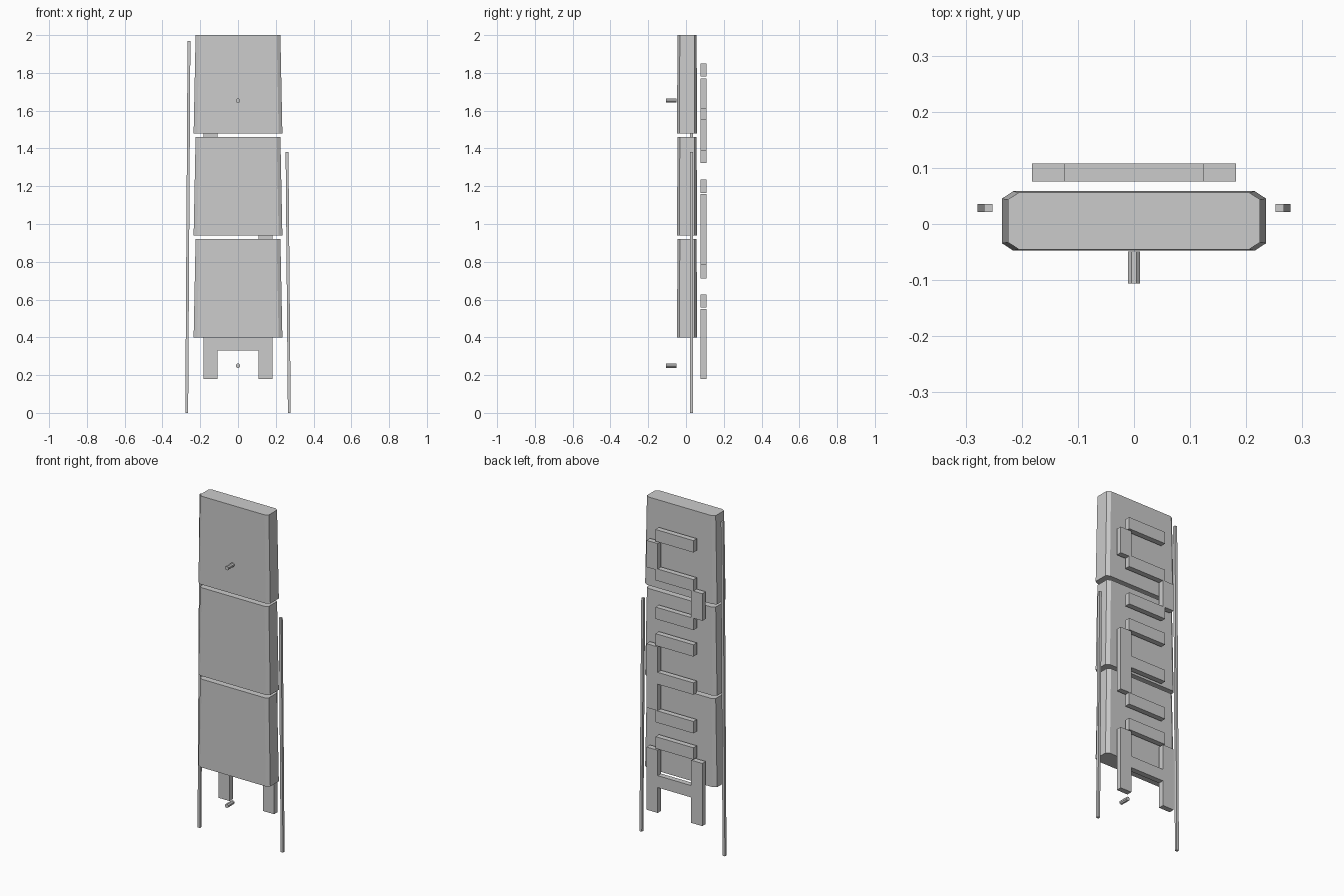
import bpy, bmesh
from math import pi
from mathutils import Matrix, Vector

cube = bpy.data.objects.get("Cube")
if cube:
    bpy.data.objects.remove(cube, do_unlink=True)

grey = bpy.data.materials.new("plain_grey")
grey.use_nodes = True
colour = (0.6, 0.6, 0.6, 1)
grey.diffuse_color = colour
grey.node_tree.nodes["Principled BSDF"].inputs["Base Color"].default_value = colour


def finish(name, bm):
    bmesh.ops.recalc_face_normals(bm, faces=bm.faces)
    mesh = bpy.data.meshes.new(name)
    bm.to_mesh(mesh)
    bm.free()
    mesh.materials.append(grey)
    obj = bpy.data.objects.new(name, mesh)
    bpy.context.collection.objects.link(obj)
    return obj


def loft(name, low, high, z0, z1):
    """Prism between two matching outlines at two heights."""
    bm = bmesh.new()
    a = [bm.verts.new((x, y, z0)) for x, y in low]
    b = [bm.verts.new((x, y, z1)) for x, y in high]
    bm.faces.new(a)
    bm.faces.new(b)
    for i in range(len(a)):
        j = (i + 1) % len(a)
        bm.faces.new((a[i], a[j], b[j], b[i]))
    return finish(name, bm)


def rect(x0, x1, y0, y1):
    return [(x0, y0), (x1, y0), (x1, y1), (x0, y1)]


# Three stacked panels with cut corners, narrowing slightly upward
HALF_X, HALF_Y, MID_Y, CUT_X, CUT_Y = 0.235, 0.053, 0.0055, 0.02, 0.013


def panel_outline(scale):
    x, y = HALF_X, HALF_Y
    right = [(x - CUT_X, -y), (x, CUT_Y - y), (x, y - CUT_Y), (x - CUT_X, y)]
    left = [(-px, -py) for px, py in right]
    return [(px * scale, py * scale + MID_Y) for px, py in right + left]


for name, z in (("lower", 0.4), ("middle", 0.94), ("upper", 1.48)):
    loft(name + "_panel", panel_outline(1), panel_outline(0.955), z, z + 0.52)

# Thin leaning rods beside the panels
for name, side, top in (("left_rod", 1, 1.38), ("right_rod", -1, 1.97)):
    low = rect(side * 0.264, side * 0.279, 0.021, 0.036)
    high = rect(side * 0.252, side * 0.267, 0.021, 0.036)
    loft(name, low, high, 0, top)

# Short eight-sided pins on the front
for name, z in (("upper_pin", 1.653), ("lower_pin", 0.25)):
    bm = bmesh.new()
    bmesh.ops.create_cone(bm, cap_ends=True, segments=8, radius1=0.012,
                          radius2=0.012, depth=0.057)
    bm.transform(Matrix.Translation(Vector((0, -0.0775, z)))
                 @ Matrix.Rotation(pi / 2, 4, "X") @ Matrix.Rotation(pi / 8, 4, "Z"))
    finish(name, bm)

# Rear lattice: horizontal rungs and upright bars
BACK = (0.076, 0.108)
rung = rect(-0.124, 0.124, *BACK)
for i, z in enumerate((0.33, 0.557, 0.712, 0.94, 1.165, 1.322, 1.55, 1.78)):
    loft(f"rear_rung_{i + 1}", rung, rung, z, z + 0.07)

uprights = ((1, 0.18, 0.55), (-1, 0.18, 0.55), (1, 0.783, 1.16),
            (-1, 1.392, 1.552), (1, 1.612, 1.77))
for i, (side, z0, z1) in enumerate(uprights):
    bar = rect(side * 0.109, side * 0.182, *BACK)
    loft(f"rear_upright_{i + 1}", bar, bar, z0, z1)
